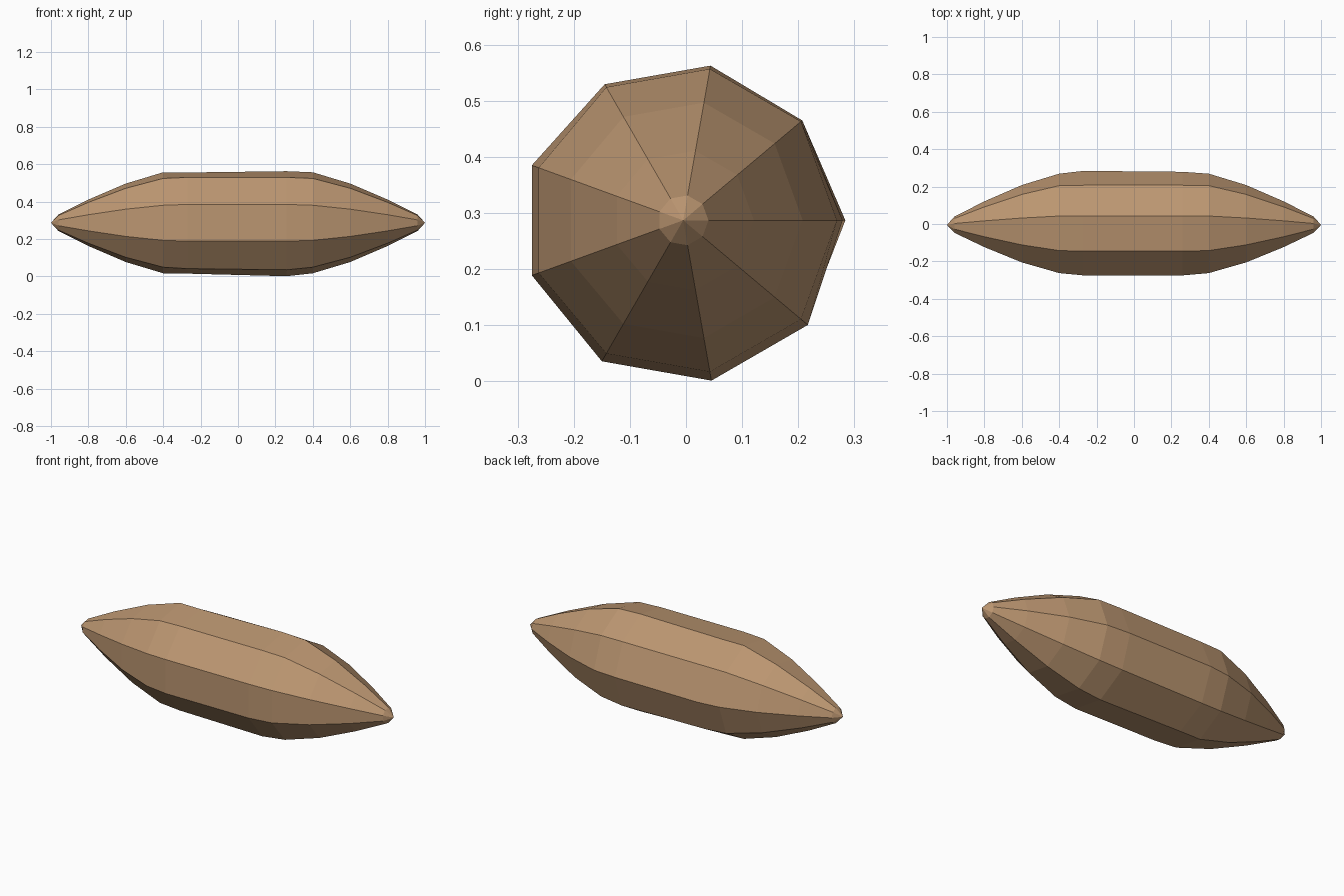
import bpy, bmesh, math

if "Cube" in bpy.data.objects:
    bpy.data.objects.remove(bpy.data.objects["Cube"])

SIDES = 9
CY, CZ = -0.005, 0.287   # spindle axis position

# slightly uneven radii of the two hand-shaped middle rings (one per corner)
LEFT = [.289, .277, .273, .280, .287, .287, .283, .276, .284]
RIGHT = [.284, .277, .280, .280, .287, .287, .290, .290, .290]

# profile from left tip to right tip: (x, radius or list of radii)
PROFILE = [
    (-0.96, .045), (-0.80, .126), (-0.60, .213), (-0.40, .274),
    (-0.27, LEFT), (0.26, RIGHT),
    (0.40, .274), (0.60, .213), (0.80, .126), (0.96, .045),
]

mat = bpy.data.materials.new("tan_brown")
mat.diffuse_color = (0.50, 0.305, 0.165, 1)
mat.use_nodes = True
mat.node_tree.nodes["Principled BSDF"].inputs["Base Color"].default_value = mat.diffuse_color

bm = bmesh.new()
rings = []
for x, r in PROFILE:
    radii = r if isinstance(r, list) else [r] * SIDES
    ring = []
    for i, rad in enumerate(radii):
        a = math.tau * i / SIDES
        ring.append(bm.verts.new((x, CY + rad * math.cos(a), CZ + rad * math.sin(a))))
    rings.append(ring)

# body facets
for a, b in zip(rings, rings[1:]):
    for i in range(SIDES):
        j = (i + 1) % SIDES
        bm.faces.new((a[i], a[j], b[j], b[i]))

# pointed ends
for x, ring in ((-1, rings[0]), (1, rings[-1])):
    tip = bm.verts.new((x, CY, CZ))
    for i in range(SIDES):
        bm.faces.new((ring[i], ring[(i + 1) % SIDES], tip))

bmesh.ops.recalc_face_normals(bm, faces=bm.faces)
mesh = bpy.data.meshes.new("spindle_body")
bm.to_mesh(mesh)
bm.free()
mesh.materials.append(mat)
obj = bpy.data.objects.new("spindle_body", mesh)
bpy.context.collection.objects.link(obj)
